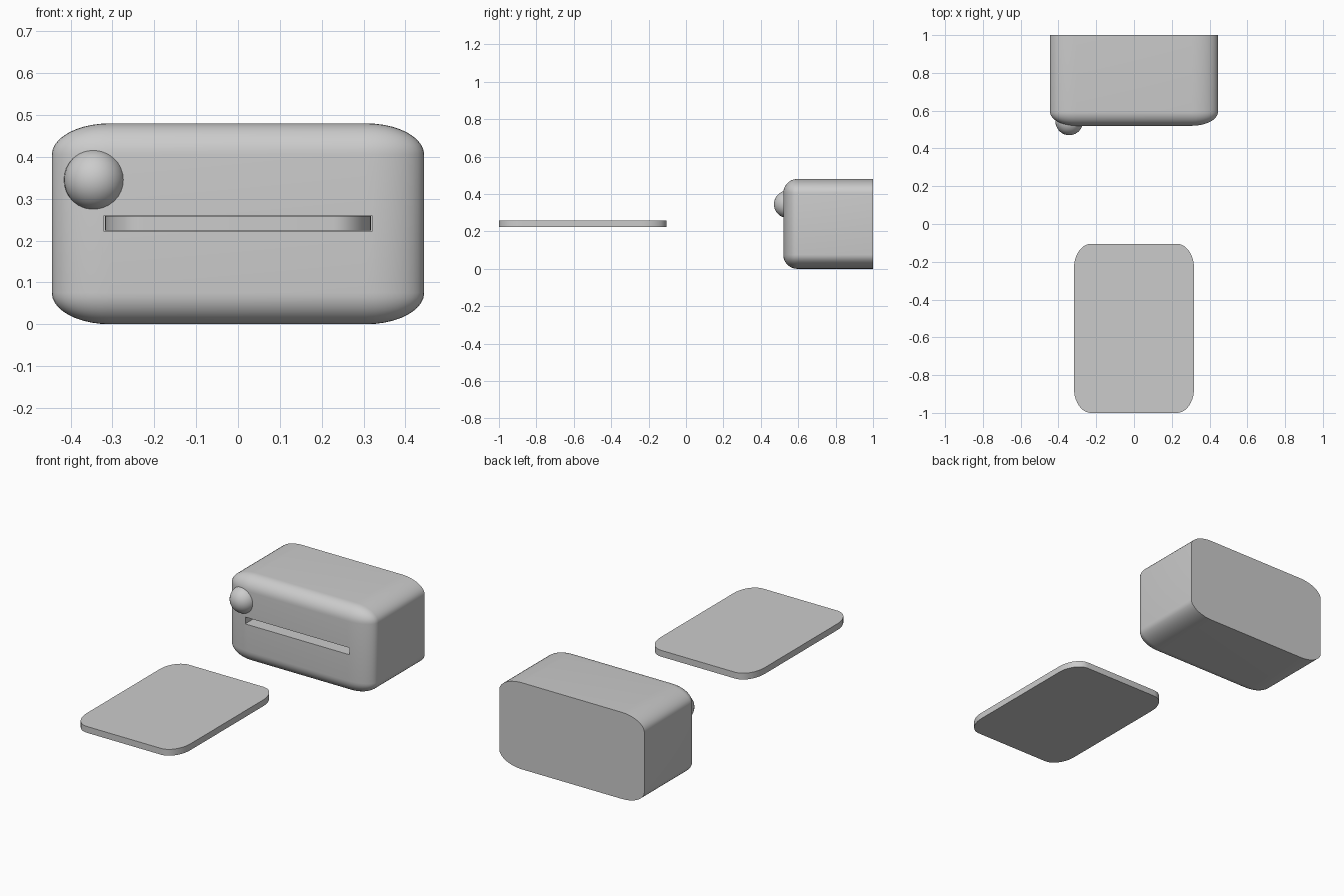
import bpy, bmesh
from mathutils import Vector

if "Cube" in bpy.data.objects:
    bpy.data.objects.remove(bpy.data.objects["Cube"])


def rounded_box(name, lo, hi, pick, radius, segments, stretch=(1, 1, 1)):
    """Box between lo and hi; edges chosen by pick are rounded before stretching."""
    lo, hi, s = Vector(lo), Vector(hi), Vector(stretch)
    mid, size = (lo + hi) / 2, hi - lo
    bm = bmesh.new()
    bmesh.ops.create_cube(bm, size=1)
    bmesh.ops.scale(bm, vec=[size[i] / s[i] for i in range(3)], verts=bm.verts)
    edges = [e for e in bm.edges if pick(*e.verts)]
    if edges:
        bmesh.ops.bevel(bm, geom=edges, offset=radius, segments=segments,
                        profile=0.5, affect='EDGES')
    bmesh.ops.scale(bm, vec=s, verts=bm.verts)
    bmesh.ops.translate(bm, vec=mid, verts=bm.verts)
    mesh = bpy.data.meshes.new(name)
    bm.to_mesh(mesh)
    bm.free()
    ob = bpy.data.objects.new(name, mesh)
    bpy.context.collection.objects.link(ob)
    return ob


def smooth(ob, angle=0.5):
    bpy.ops.object.select_all(action='DESELECT')
    ob.select_set(True)
    bpy.context.view_layer.objects.active = ob
    bpy.ops.object.shade_smooth_by_angle(angle=angle)


def not_back(a, b):
    return not (a.co.y > 0 and b.co.y > 0)


def upright(a, b):
    return abs(a.co.z - b.co.z) > 1e-5


# Housing: rounded everywhere except around the flat back
housing = rounded_box("housing", (-0.445, 0.52, 0), (0.445, 1.0, 0.48),
                      not_back, 0.075, 10, stretch=(1.85, 1, 1))
smooth(housing)

# Slot cut into the front
cutter = rounded_box("slot_cutter", (-0.32, 0.4, 0.222), (0.32, 0.9, 0.26),
                     lambda a, b: False, 0, 1)
cutter.hide_render = True
cutter.hide_set(True)
cut = housing.modifiers.new("slot", 'BOOLEAN')
cut.operation = 'DIFFERENCE'
cut.solver = 'EXACT'
cut.object = cutter

# Card lying in front, in line with the slot
card = rounded_box("card", (-0.318, -1.0, 0.224), (0.318, -0.105, 0.259),
                   upright, 0.09, 10, stretch=(1, 1.45, 1))
smooth(card)

# Round button on the front
bpy.ops.mesh.primitive_uv_sphere_add(segments=32, ring_count=16, radius=0.073,
                                     location=(-0.343, 0.543, 0.345))
button = bpy.context.object
button.name = "button"
smooth(button)
